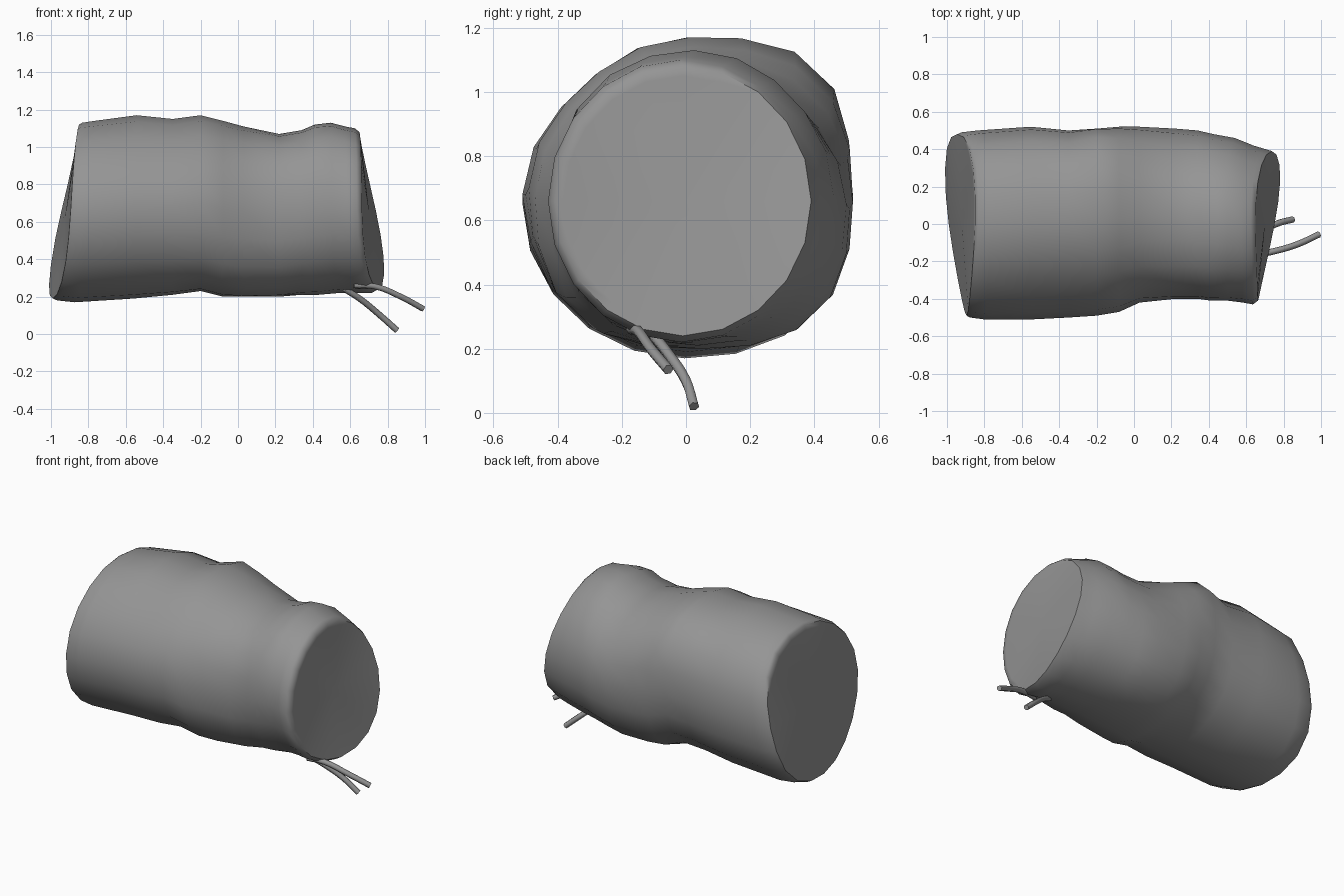
import bpy
import bmesh
import math
from mathutils import Vector

default_cube = bpy.data.objects.get("Cube")
if default_cube:
    bpy.data.objects.remove(default_cube, do_unlink=True)


def make_material(name, value):
    material = bpy.data.materials.new(name)
    material.use_nodes = True
    colour = (value, value, value, 1)
    material.diffuse_color = colour
    shader = material.node_tree.nodes["Principled BSDF"]
    shader.inputs["Base Color"].default_value = colour
    shader.inputs["Roughness"].default_value = 0.9
    return material


cloth = make_material("grey cloth", 0.3)
SIDES = 20


def add_object(name, bm, smooth_angle):
    bmesh.ops.recalc_face_normals(bm, faces=bm.faces)
    mesh = bpy.data.meshes.new(name)
    bm.to_mesh(mesh)
    bm.free()
    mesh.materials.append(cloth)
    obj = bpy.data.objects.new(name, mesh)
    bpy.context.collection.objects.link(obj)
    bpy.ops.object.select_all(action="DESELECT")
    obj.select_set(True)
    bpy.context.view_layer.objects.active = obj
    bpy.ops.object.shade_smooth_by_angle(angle=math.radians(smooth_angle))
    return obj


def bridge(bm, first, second):
    for i in range(SIDES):
        j = (i + 1) % SIDES
        bm.faces.new((first[i], first[j], second[j], second[i]))


def tilt(x, side, up):
    """Slant and slightly twist the rings progressively towards each end."""
    twist = 2 * side * up
    if x < 0:
        amount = min(max((-x - 0.5) / 0.42, 0), 1)
        return amount * (0.07 * up - 0.025 * side + 0.02 * twist)
    amount = min(max((x - 0.35) / 0.35, 0), 1)
    return amount * (0.037 * side - 0.05 * up - 0.02 * twist)


def sack_ring(bm, x, front, back, bottom, top, *bulges):
    """Oval cross-section whose four corners are filled out or flattened."""
    ring = []
    centre_y, centre_z = (front + back) / 2, (bottom + top) / 2
    half_y, half_z = (back - front) / 2, (top - bottom) / 2
    for i in range(SIDES):
        angle = math.tau * i / SIDES
        side, up = math.cos(angle), math.sin(angle)
        bulge = bulges[int(4 * i / SIDES)]
        reach = 1 + bulge * math.sin(2 * angle) ** 2
        ring.append(bm.verts.new((x + tilt(x, side, up),
                                  centre_y + half_y * reach * side,
                                  centre_z + half_z * reach * up)))
    return ring


# Sack body along x: front, back, bottom and top limits, then the fullness of
# the back-top, front-top, front-bottom and back-bottom corners
SECTIONS = [
    (-0.92, -0.49, 0.48, 0.19, 1.12, 0.05, -0.02, 0, 0.05),
    (-0.90, -0.50, 0.49, 0.18, 1.13, 0.06, -0.02, 0, 0.06),
    (-0.82, -0.51, 0.50, 0.17, 1.14, 0.06, -0.03, 0, 0.06),
    (-0.55, -0.51, 0.52, 0.19, 1.17, 0.06, -0.06, 0.02, 0.04),
    (-0.35, -0.50, 0.50, 0.21, 1.15, 0.08, -0.06, 0.05, 0.03),
    (-0.20, -0.49, 0.51, 0.23, 1.17, 0.13, -0.05, 0.07, 0.04),
    (-0.08, -0.47, 0.52, 0.20, 1.14, 0.09, -0.03, 0.08, 0.07),
    (0.03, -0.42, 0.52, 0.20, 1.11, 0.04, 0, 0.12, 0.08),
    (0.22, -0.40, 0.51, 0.20, 1.07, -0.02, 0.06, 0.09, 0.08),
    (0.34, -0.40, 0.50, 0.21, 1.09, -0.04, 0.06, 0.06, 0.06),
    (0.42, -0.41, 0.48, 0.21, 1.12, -0.04, 0.05, 0.04, 0.04),
    (0.52, -0.41, 0.46, 0.22, 1.13, -0.02, 0.03, 0.02, 0.03),
    (0.61, -0.42, 0.42, 0.22, 1.11, 0, 0.01, 0, 0.02),
    (0.67, -0.43, 0.40, 0.22, 1.10, 0, 0, 0, 0),
    (0.70, -0.41, 0.39, 0.24, 1.08, 0, 0, 0, 0),
]
body = bmesh.new()
rings = [sack_ring(body, *section) for section in SECTIONS]
for ring, following in zip(rings, rings[1:]):
    bridge(body, ring, following)

# Flat slanted ends: a narrow border, then a fan round the centre
for ring in (rings[0], rings[-1]):
    middle = sum((v.co for v in ring), Vector()) / SIDES
    inner = [body.verts.new(middle.lerp(v.co, 0.93)) for v in ring]
    bridge(body, ring, inner)
    hub = body.verts.new(middle)
    for i in range(SIDES):
        body.faces.new((inner[i], inner[(i + 1) % SIDES], hub))
add_object("sack_body", body, 50)


def make_cord(name, points, radius):
    curve = bpy.data.curves.new(name, "CURVE")
    curve.dimensions = "3D"
    curve.bevel_depth = radius
    curve.bevel_resolution = 1
    curve.resolution_u = 4
    curve.use_fill_caps = True
    spline = curve.splines.new("BEZIER")
    spline.bezier_points.add(len(points) - 1)
    for point, place in zip(spline.bezier_points, points):
        point.co = place
        point.handle_left_type = point.handle_right_type = "AUTO"
    curve.materials.append(cloth)
    cord = bpy.data.objects.new(name, curve)
    bpy.context.collection.objects.link(cord)


# Loose drawstring ends under the mouth
make_cord("lower_drawstring", [(0.57, -0.1, 0.24), (0.65, -0.06, 0.19),
                               (0.76, 0, 0.1), (0.85, 0.025, 0.02)], 0.017)
make_cord("upper_drawstring", [(0.62, -0.17, 0.26), (0.73, -0.15, 0.255),
                               (0.87, -0.11, 0.2), (0.99, -0.055, 0.135)], 0.017)
